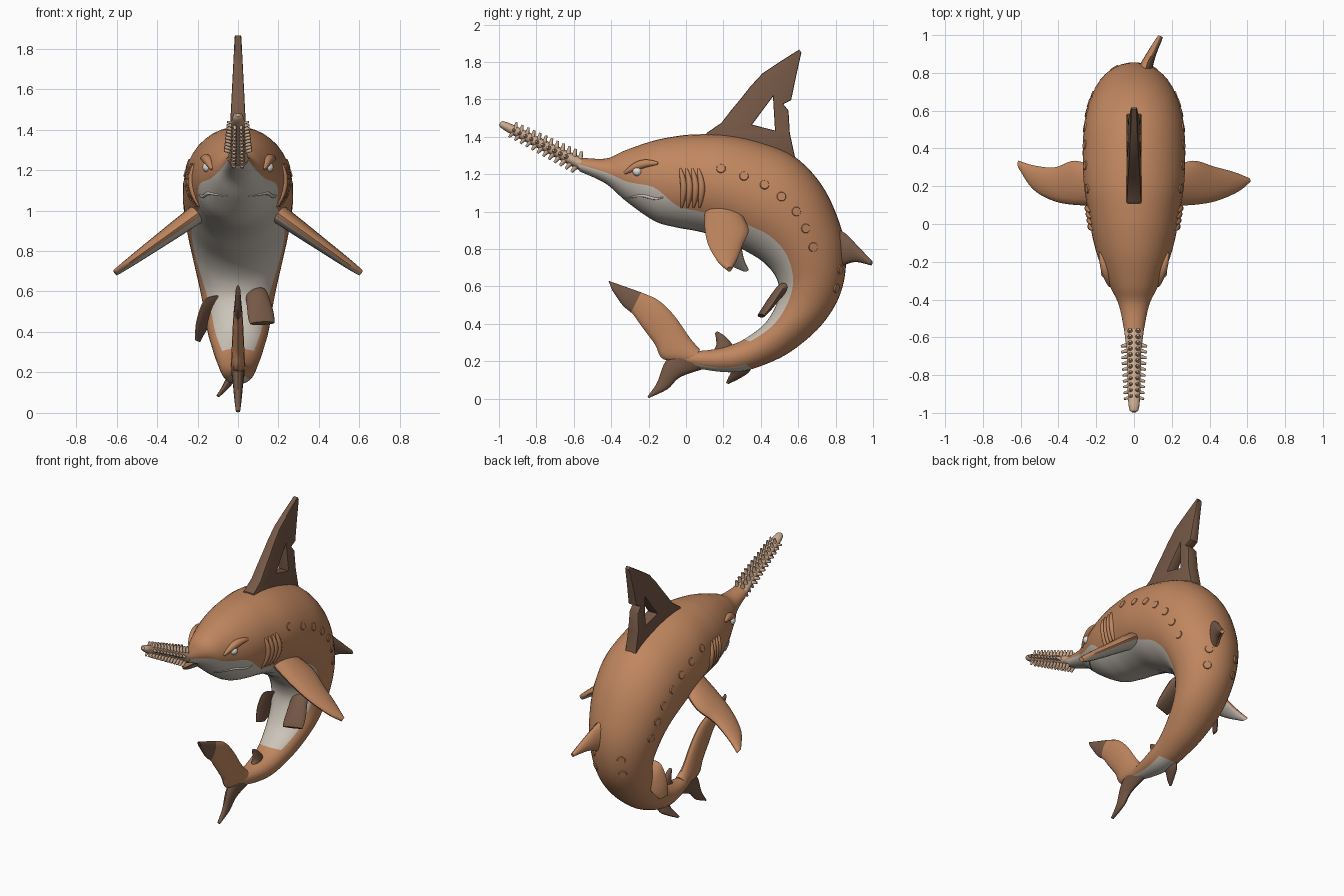
import bpy, bmesh, math
from mathutils import Vector
from mathutils.bvhtree import BVHTree

if "Cube" in bpy.data.objects:
    bpy.data.objects.remove(bpy.data.objects["Cube"])


def material(name, r, g, b):
    m = bpy.data.materials.new(name)
    m.diffuse_color = (r, g, b, 1)
    m.use_nodes = True
    m.node_tree.nodes["Principled BSDF"].inputs["Base Color"].default_value = m.diffuse_color
    return m


ORANGE = material("orange skin", .53, .24, .115)
WHITE = material("pale belly", .60, .55, .48)
BROWN = material("brown fin", .18, .098, .062)
TAN = material("tan saw", .60, .40, .27)
EYE = material("eye white", .75, .73, .70)


def finish(name, bm, mats, angle=40):
    bmesh.ops.recalc_face_normals(bm, faces=bm.faces)
    me = bpy.data.meshes.new(name)
    bm.to_mesh(me)
    bm.free()
    for m in mats:
        me.materials.append(m)
    me.shade_smooth()
    me.set_sharp_from_angle(angle=math.radians(angle))
    ob = bpy.data.objects.new(name, me)
    bpy.context.collection.objects.link(ob)
    return ob


def spline(rows, steps):
    """Smooth curve through rows of numbers (Catmull-Rom)."""
    out, n = [], len(rows)
    for i in range(n - 1):
        a, b, c, d = (rows[max(0, min(n - 1, i + k))] for k in (-1, 0, 1, 2))
        for s in range(steps):
            t = s / steps
            out.append([.5 * (2 * q + (r - p) * t + (2 * p - 5 * q + 4 * r - w) * t * t
                              + (3 * q - p - 3 * r + w) * t ** 3) for p, q, r, w in zip(a, b, c, d)])
    return out + [list(rows[-1])]


def loft(bm, rings, rule=lambda i, j: 0):
    """Skin closed rings; rule(ring, segment) gives the material."""
    vs = [[bm.verts.new(p) for p in r] for r in rings]
    n = len(vs[0])
    for i in range(len(vs) - 1):
        for j in range(n):
            k = (j + 1) % n
            f = bm.faces.new((vs[i][j], vs[i][k], vs[i + 1][k], vs[i + 1][j]))
            f.material_index = rule(i, j)
    for i in (0, -1):
        f = bm.faces.new(vs[i])
        f.material_index = rule(0 if i == 0 else len(vs) - 2, n // 2)


def fin(name, lead, trail, thick, normal, mats, rule=lambda t, s: 0):
    """Lens-section fin between a leading and a trailing edge."""
    L, T = spline(lead, 5), spline(trail, 5)
    nrm, m, rings = Vector(normal).normalized(), 16, []
    for i, (l, t) in enumerate(zip(L, T)):
        l, t = Vector(l), Vector(t)
        h = thick * (1 - .7 * i / (len(L) - 1))
        rings.append([(l + t) / 2 + (l - t) / 2 * math.cos(2 * math.pi * j / m)
                      + nrm * h * math.sin(2 * math.pi * j / m) for j in range(m)])
    bm = bmesh.new()
    loft(bm, rings, lambda i, j: rule(i / (len(L) - 1), math.sin(2 * math.pi * (j + .5) / m)))
    return finish(name, bm, mats)


# Body: back y,z / belly y,z / half width / pale share of the height
stations = [
    (-.58, 1.29, -.57, 1.215, .05, .5), (-.43, 1.283, -.43, 1.15, .08, .45),
    (-.33, 1.325, -.32, 1.055, .13, .40), (-.19, 1.374, -.17, .95, .19, .43),
    (-.07, 1.40, -.05, .915, .222, .25), (.04, 1.412, .06, .895, .24, .21),
    (.21, 1.41, .19, .86, .265, .22), (.40, 1.37, .30, .80, .272, .23),
    (.58, 1.294, .40, .74, .268, .24), (.727, 1.14, .465, .675, .25, .24),
    (.824, .93, .495, .61, .222, .22), (.856, .743, .497, .55, .195, .20),
    (.824, .556, .47, .475, .17, .18), (.727, .396, .42, .40, .15, .17),
    (.583, .267, .342, .337, .122, .15), (.449, .193, .262, .294, .10, .12),
    (.289, .144, .15, .264, .08, .1), (.128, .15, .075, .255, .055, .1),
    (-.03, .19, .02, .25, .028, .1)]
STEP, KB, KT = 5, 6, 13
rings = []
for ty, tz, by, bz, w, f in spline(stations, STEP):
    edge = math.acos(1 - 2 * f)
    angs = [edge * j / KB for j in range(KB)] + [edge + (math.pi - edge) * j / KT for j in range(KT + 1)]
    angs += [-a for a in reversed(angs[1:-1])]
    top, bot = Vector((0, ty, tz)), Vector((0, by, bz))
    rings.append([(top + bot) / 2 - (top - bot) / 2 * math.cos(a) + Vector((w * math.sin(a), 0, 0))
                  for a in angs])
HALF = KB + KT


def body_colour(i, j):
    row = j if j < HALF else 2 * HALF - 1 - j
    s = i / STEP
    return 1 if (row < KB and s < 14.4) or (row >= HALF - 5 and s > 15.5) else 0


bm = bmesh.new()
loft(bm, rings, body_colour)
bmesh.ops.recalc_face_normals(bm, faces=bm.faces)
skin = BVHTree.FromBMesh(bm)
finish("body", bm, [ORANGE, WHITE], 60)


def on_skin(y, z, side):
    hit, nrm, _, _ = skin.ray_cast(Vector((side * 2, y, z)), Vector((-side, 0, 0)))
    if hit is None:
        return Vector((0, y, z)), Vector((side, 0, 0))
    return hit, nrm


def skin_tube(bm, pts, side, radius):
    """Tapered tube lying on the body."""
    path = [on_skin(y, z, side) for y, z in spline(pts, 5)]
    out = []
    for i, (p, n) in enumerate(path):
        d = (path[min(i + 1, len(path) - 1)][0] - path[max(i - 1, 0)][0]).normalized()
        s = d.cross(n).normalized()
        r = radius * (.25 + .75 * math.sin(math.pi * i / (len(path) - 1)))
        out.append([p + r * (s * math.cos(a) + n * math.sin(a))
                    for a in (2 * math.pi * k / 10 for k in range(10))])
    loft(bm, out)


def skin_disc(bm, y, z, side, r, h):
    p, n = on_skin(y, z, side)
    mat = n.to_track_quat('Z', 'Y').to_matrix().to_4x4()
    mat.translation = p
    bmesh.ops.create_cone(bm, cap_ends=True, segments=16, radius1=r, radius2=r * .85, depth=h, matrix=mat)


# Gills, brows, lips, side spots and eyes
gills, brows, lips, spots, eyes = (bmesh.new() for _ in range(5))
for side in (1, -1):
    for i in range(4):
        y = -.03 + .032 * i
        skin_tube(gills, [(y, 1.23), (y + .018, 1.13), (y + .006, 1.02)], side, .018)
    skin_tube(brows, [(-.15, 1.258), (-.21, 1.257), (-.27, 1.24), (-.33, 1.205)], side, .024)
    skin_tube(lips, [(-.325, 1.07), (-.24, 1.085), (-.17, 1.07), (-.12, 1.075)], side, .008)
    for y, z in [(.187, 1.23), (.31, 1.19), (.42, 1.144), (.51, 1.08), (.59, 1.0),
                 (.64, .91), (.68, .81), (.825, .69), (.805, .59)]:
        skin_disc(spots, y, z, side, .027, .01)
    p, n = on_skin(-.262, 1.215, side)
    g = bmesh.ops.create_uvsphere(eyes, u_segments=16, v_segments=10, radius=.025)
    bmesh.ops.translate(eyes, verts=g["verts"], vec=p - n * .004)
for name, b, m in (("gills", gills, ORANGE), ("brows", brows, ORANGE), ("lips", lips, WHITE),
                   ("side_spots", spots, ORANGE), ("eyes", eyes, EYE)):
    finish(name, b, [m])

# Saw blade with rows of blunt teeth all round
base, tip = Vector((0, -.53, 1.238)), Vector((0, -.995, 1.472))
axis = (tip - base).normalized()
up, X = Vector((1, 0, 0)).cross(axis), Vector((1, 0, 0))
up = up if up.z > 0 else -up
bm = bmesh.new()
blade = []
for t, k in ((0, 1.45), (.12, 1.3), (.3, 1), (.85, .85), (.93, .75), (.98, .6), (1, .3)):
    blade.append([base.lerp(tip, t) + X * .038 * k * math.cos(a) + up * .03 * min(k, 1.1) * math.sin(a)
                  for a in (2 * math.pi * j / 16 for j in range(16))])
loft(bm, blade)
finish("saw_blade", bm, [TAN])
bm = bmesh.new()
for i in range(12):
    c = base.lerp(tip, .10 + .067 * i)
    size = 1.05 - .025 * i
    rows = [(X * .02 + up * .02, up), (X * -.02 + up * .02, up),
            (X * .02 - up * .02, -up), (X * -.02 - up * .02, -up)]
    if i > 1:
        rows += [(X * .03, X), (X * -.03, -X)]
    for off, d in rows:
        d = (d + axis * .25).normalized()
        mat = d.to_track_quat('Z', 'Y').to_matrix().to_4x4()
        mat.translation = c + off * size + d * .02 * size
        bmesh.ops.create_cone(bm, cap_ends=True, segments=10, radius1=.014 * size, radius2=.007 * size,
                              depth=.04 * size, matrix=mat)
finish("saw_teeth", bm, [TAN], 70)

# Main dorsal fin: flat plate with a window and a notch
outline = [(.10, 1.36), (.11, 1.42), (.19, 1.475), (.24, 1.54), (.29, 1.60), (.345, 1.67), (.41, 1.74),
           (.50, 1.80), (.605, 1.866), (.617, 1.85), (.59, 1.73), (.562, 1.595), (.52, 1.575),
           (.548, 1.54), (.555, 1.42), (.585, 1.28), (.5, 1.25), (.3, 1.3)]
window = [(.465, 1.615), (.353, 1.465), (.476, 1.433)]
cu = bpy.data.curves.new("plate", 'CURVE')
cu.dimensions, cu.fill_mode = '2D', 'BOTH'
cu.extrude, cu.bevel_depth, cu.offset, cu.bevel_resolution = .032, .008, -.008, 1
for pts in (outline, window):
    s = cu.splines.new('POLY')
    s.points.add(len(pts) - 1)
    s.use_cyclic_u = True
    for p, (y, z) in zip(s.points, pts):
        p.co = (y, z, 0, 1)
tmp = bpy.data.objects.new("plate", cu)
bpy.context.collection.objects.link(tmp)
me = bpy.data.meshes.new_from_object(tmp.evaluated_get(bpy.context.evaluated_depsgraph_get()))
bpy.data.objects.remove(tmp)
me.materials.clear()
bm = bmesh.new()
bm.from_mesh(me)
bmesh.ops.remove_doubles(bm, verts=bm.verts, dist=1e-5)
for v in bm.verts:
    y, z, x = v.co
    v.co = (x * (1 - .6 * max(0, z - 1.4) / .47), y, z)
finish("dorsal_fin", bm, [BROWN], 35)

# Pectoral fins: plan outlines sloping down, pale underneath
for name, s, lead, trail in (
        ("right_pectoral_fin", 1, [(.18, .10), (.30, .10), (.43, .12), (.55, .17), (.61, .22)],
         [(.18, .29), (.31, .335), (.42, .305), (.53, .275), (.605, .245)]),
        ("left_pectoral_fin", -1, [(.18, .10), (.30, .10), (.42, .12), (.53, .18), (.605, .29)],
         [(.18, .29), (.31, .335), (.42, .30), (.53, .31), (.61, .335)])):
    def drop(pts):
        return [(s * x, y, .985 - (x - .2) * .72) for x, y in pts]
    fin(name, drop(lead), drop(trail), .05, (s * .58, 0, .81), [ORANGE, WHITE],
        lambda t, side: 1 if side < -.3 else 0)


def mid(pts):
    return [(0, y, z) for y, z in pts]


# Tail: upper lobe with brown tip, brown lower lobe
fin("tail_upper_lobe",
    mid([(.075, .262), (.02, .326), (-.06, .44), (-.14, .52), (-.22, .56), (-.33, .60), (-.415, .63)]),
    mid([(.03, .187), (-.12, .21), (-.166, .29), (-.24, .39), (-.283, .45), (-.34, .50), (-.395, .58)]),
    .038, (1, 0, 0), [ORANGE, BROWN], lambda t, s: 1 if t > .69 else 0)
fin("tail_lower_lobe", mid([(.10, .16), (-.03, .115), (-.10, .05), (-.20, .003)]),
    mid([(-.08, .24), (-.12, .18), (-.155, .085), (-.205, .012)]), .034, (1, 0, 0), [BROWN])

# Small fins
fin("rear_dorsal_fin", [(.05, .78, .92), (.07, .85, .885), (.10, .91, .825), (.14, .995, .735)],
    [(.04, .78, .68), (.06, .82, .70), (.09, .90, .73), (.14, .99, .712)], .045, (1, -.35, 0),
    [BROWN, ORANGE], lambda t, s: 1 if s < 0 else 0)
fin("right_pelvic_fin", [(.10, .57, .60), (.14, .53, .60), (.175, .46, .50), (.18, .42, .445)],
    [(.03, .56, .59), (.04, .49, .56), (.05, .41, .47), (.06, .385, .44)], .04, (.2, -.7, .7), [BROWN])
fin("left_pelvic_fin", [(-.10, .52, .58), (-.16, .50, .56), (-.20, .49, .46), (-.21, .49, .36)],
    [(-.10, .62, .48), (-.14, .60, .44), (-.17, .58, .39), (-.19, .55, .35)], .03, (1, .2, -.4),
    [BROWN, ORANGE], lambda t, s: 1 if s < 0 else 0)
fin("anal_fin", [(0, .27, .25), (0, .24, .30), (0, .20, .34), (0, .165, .36)],
    [(0, .13, .24), (0, .16, .28), (0, .16, .32), (0, .155, .35)], .03, (1, 0, 0), [BROWN])
fin("tail_keel_fin", [(-.02, .36, .20), (-.05, .34, .145), (-.075, .29, .11), (-.10, .23, .08)],
    [(-.02, .23, .19), (-.05, .24, .145), (-.075, .225, .11), (-.10, .215, .085)], .025, (1, 0, -.4), [BROWN])
